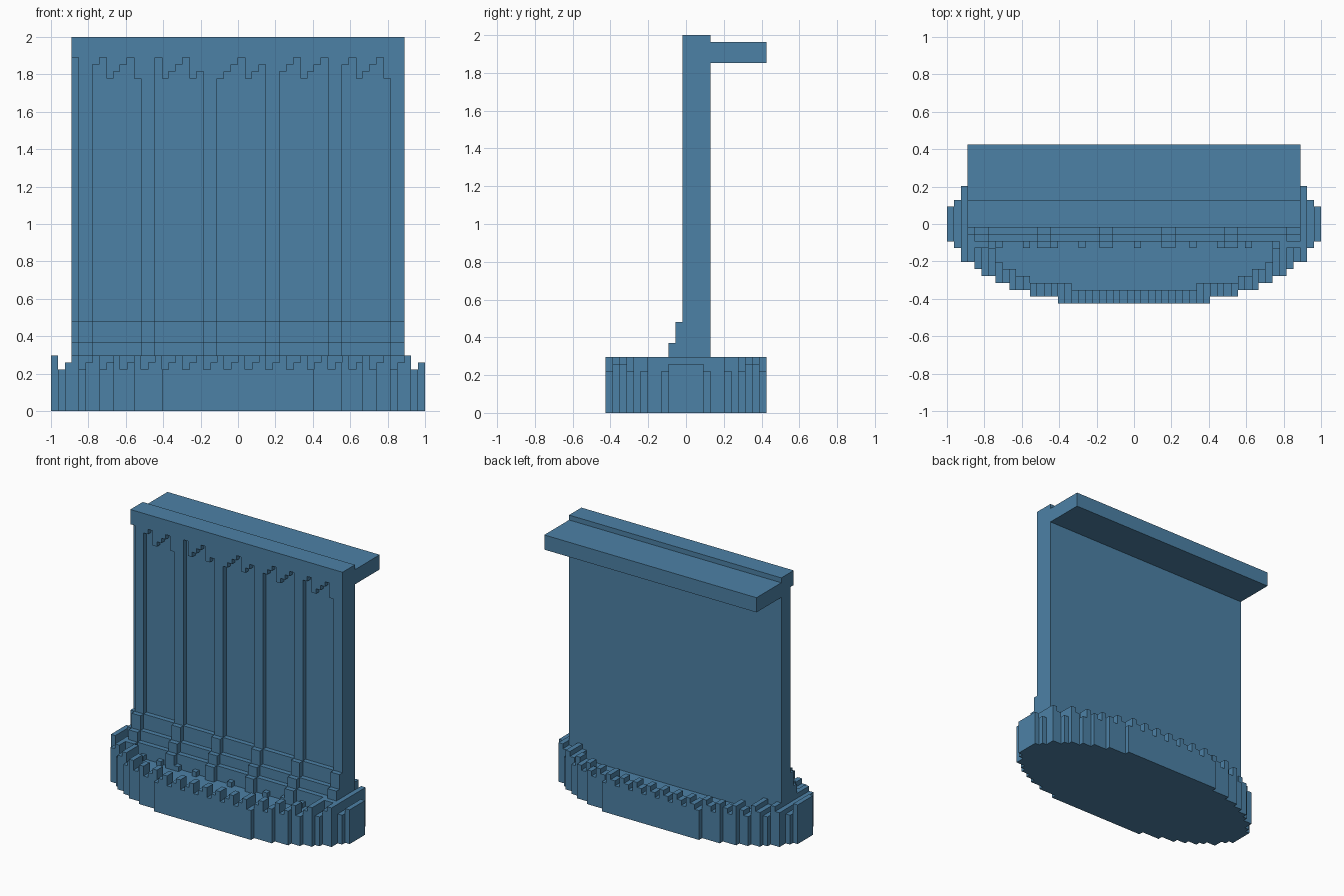
import bpy, bmesh, math
from mathutils import Vector

if "Cube" in bpy.data.objects:
    bpy.data.objects.remove(bpy.data.objects["Cube"])

UNIT = 2 / 54            # size of one block
MID_X, MID_Y = 27, 11.5  # block grid centre

blue = bpy.data.materials.new("steel_blue")
blue.use_nodes = True
COLOUR = (0.073, 0.22, 0.38, 1)
blue.diffuse_color = COLOUR
blue.node_tree.nodes["Principled BSDF"].inputs["Base Color"].default_value = COLOUR


def relief(name, cells, place):
    """Blocky closed relief: cells maps (u, v) to a height, place maps to the grid."""
    bm = bmesh.new()

    def quad(*points):
        verts = []
        for p in points:
            x, y, z = place(*p)
            verts.append(bm.verts.new(Vector((x - MID_X, y - MID_Y, z)) * UNIT))
        bm.faces.new(verts)

    for (u, v), h in cells.items():
        corners = [(u, v), (u + 1, v), (u + 1, v + 1), (u, v + 1)]
        quad(*[(a, b, h) for a, b in corners])
        quad(*[(a, b, 0) for a, b in reversed(corners)])
        for n, (du, dv) in enumerate([(0, -1), (1, 0), (0, 1), (-1, 0)]):
            low = cells.get((u + du, v + dv), 0)
            if low < h:
                p, q = corners[n], corners[(n + 1) % 4]
                quad((*p, low), (*q, low), (*q, h), (*p, h))
    bmesh.ops.remove_doubles(bm, verts=bm.verts, dist=UNIT / 100)
    bmesh.ops.dissolve_limit(bm, angle_limit=math.radians(1),
                             verts=bm.verts, edges=bm.edges)
    mesh = bpy.data.meshes.new(name)
    bm.to_mesh(mesh)
    bm.free()
    mesh.materials.append(blue)
    obj = bpy.data.objects.new(name, mesh)
    bpy.context.collection.objects.link(obj)
    return obj


# Oval base: half widths per row, toothed rim around a sunken floor
OUTER = [11, 15, 18, 20, 22, 23, 25, 25, 26, 27, 27, 27]
INNER = [0, 0, 9, 15, 17, 19, 20, 20, 21, 21, 21, 21]
TEETH = [8, 6, 7]
FLOOR = 5
base = {}
for row in range(23):
    r = min(row, 22 - row)
    for col in range(MID_X - OUTER[r], MID_X + OUTER[r]):
        inside = MID_X - INNER[r] <= col < MID_X + INNER[r]
        base[col, row] = FLOOR if inside else TEETH[col % 3]
        if inside and row == 8 and col % 4 == 3:
            base[col, row] = FLOOR + 1   # small blocks along the foot of the wall
relief("oval_base", base, lambda u, v, h: (u, v, h))

# Upright wall: pilasters, recessed bays with stepped heads, stepped plinth
BACK = 15


def wall_front(col, z):
    if z < 8:
        front = 8
    elif z < 10:
        front = 9
    elif z < 13:
        front = 10
    else:
        front = 11
    pilaster = col % 9 in (4, 5)
    bay = not pilaster and z < 48 + col % 4
    return front + 1 if bay else front


wall = {(col, z): BACK - wall_front(col, z)
        for col in range(3, 51) for z in range(FLOOR, 54)}
relief("panelled_wall", wall, lambda u, v, h: (u, BACK - h, v))

# Shelf projecting from the back near the top
shelf = {(col, row): 3 for col in range(3, 51) for row in range(BACK, 23)}
relief("rear_shelf", shelf, lambda u, v, h: (u, v, h + 50))
